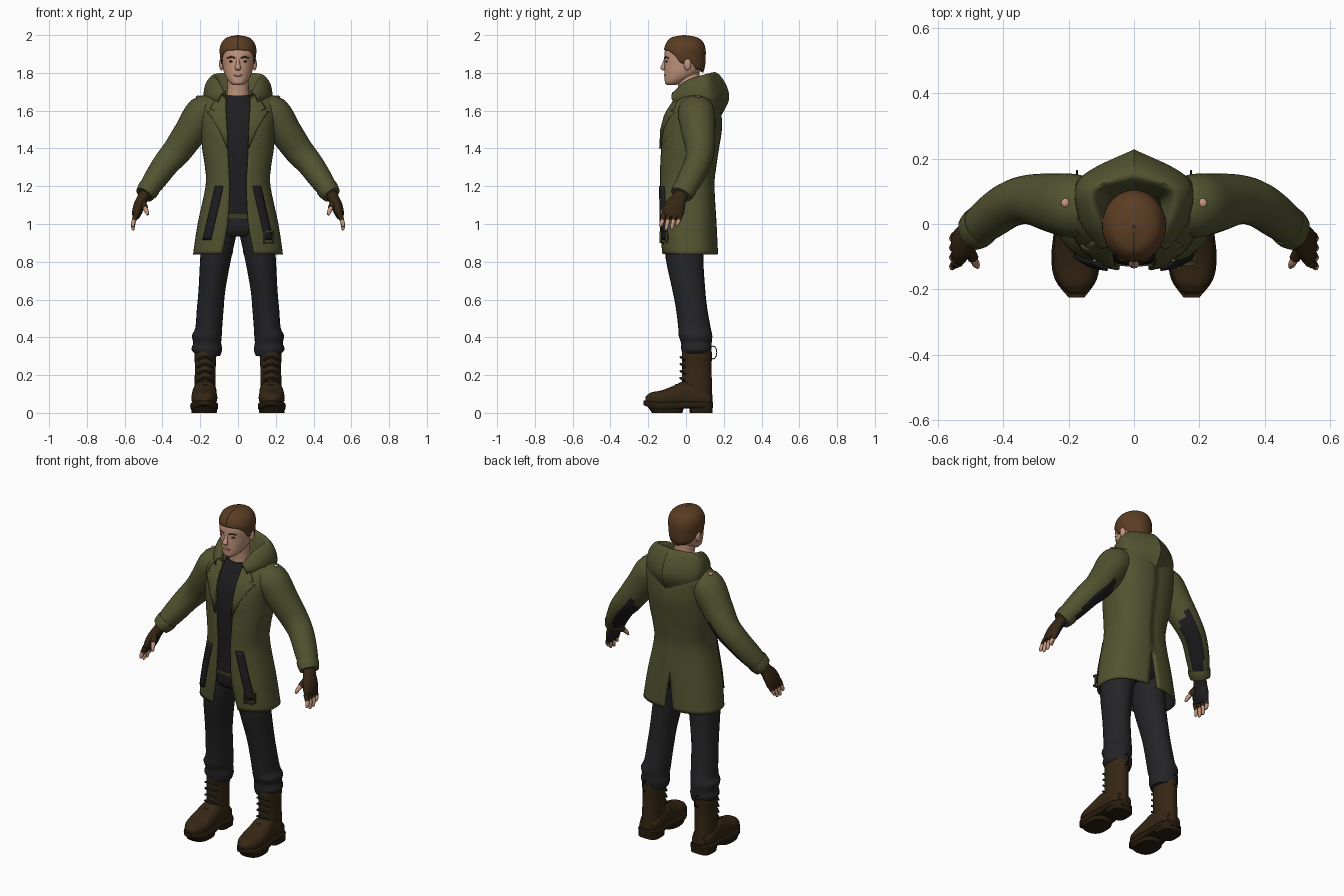
import bpy, bmesh, math
from mathutils import Vector

cube = bpy.data.objects.get("Cube")
if cube:
    bpy.data.objects.remove(cube)


def material(name, r, g, b):
    m = bpy.data.materials.new(name)
    m.use_nodes = True
    m.diffuse_color = (r, g, b, 1)
    node = m.node_tree.nodes["Principled BSDF"]
    node.inputs["Base Color"].default_value = (r, g, b, 1)
    node.inputs["Roughness"].default_value = 0.8
    return m


OLIVE = material("olive_cloth", .085, .088, .03)
DARK_OLIVE = material("dark_olive", .045, .047, .016)
BLACK = material("black_cloth", .013, .013, .015)
CHARCOAL = material("charcoal_trousers", .018, .018, .02)
SKIN = material("skin", .56, .31, .21)
LIP = material("lip", .36, .16, .12)
HAIR = material("brown_hair", .105, .047, .017)
LEATHER = material("brown_leather", .036, .02, .007)
SOLE = material("dark_sole", .02, .012, .005)
EYE = material("dark_eye", .03, .025, .02)
made = []


def spline(rows, steps):
    """Smooth curve through equal-length number rows."""
    out = []
    for i in range(len(rows) - 1):
        a, b, c, d = (rows[max(0, min(len(rows) - 1, i + k))] for k in (-1, 0, 1, 2))
        for s in range(steps):
            t = s / steps
            out.append([q + t * ((r - p) / 2 + t * (p - 2.5 * q + 2 * r - e / 2 + t * (1.5 * (q - r) + (e - p) / 2)))
                        for p, q, r, e in zip(a, b, c, d)])
    return out + [list(rows[-1])]


def super_pt(a, n):
    c, s = math.cos(a), math.sin(a)
    return (math.copysign(abs(c) ** (2 / n), c), math.copysign(abs(s) ** (2 / n), s))


def grid(name, rows, mats, ring=False, mirror=False, solid=0, lining=False, paint=None):
    """Skin a grid of points; rings are capped, sheets may be thickened."""
    bm = bmesh.new()
    vs = [[bm.verts.new(p) for p in row] for row in rows]
    n = len(rows[0])
    for lo, hi in zip(vs, vs[1:]):
        for j in range(n if ring else n - 1):
            k = (j + 1) % n
            bm.faces.new((lo[j], lo[k], hi[k], hi[j]))
    if ring:
        bm.faces.new(vs[0])
        bm.faces.new(vs[-1])
        bmesh.ops.recalc_face_normals(bm, faces=bm.faces)
    if paint:
        bm.normal_update()
        for f in bm.faces:
            f.material_index = paint(f.calc_center_median(), f.normal)
    me = bpy.data.meshes.new(name)
    bm.to_mesh(me)
    bm.free()
    for m in mats:
        me.materials.append(m)
    ob = bpy.data.objects.new(name, me)
    bpy.context.collection.objects.link(ob)
    if solid:
        mod = ob.modifiers.new("thickness", 'SOLIDIFY')
        mod.thickness = solid
        mod.offset = -1
        mod.material_offset = 1 if lining else 0
    if mirror:
        mod = ob.modifiers.new("mirror", 'MIRROR')
        mod.merge_threshold = .002
    made.append(ob)
    return ob


def tube(name, secs, mat, hint=(1, 0, 0), axis=None, n=20, steps=4, power=2, mirror=False, paint=None):
    """Loft of sections (x, y, z, radius along hint, other radius)."""
    secs = spline(secs, steps)
    pts = [Vector(s[:3]) for s in secs]
    rows = []
    for i, s in enumerate(secs):
        t = Vector(axis) if axis else (pts[min(i + 1, len(pts) - 1)] - pts[max(i - 1, 0)]).normalized()
        u = Vector(hint)
        u = (u - t * u.dot(t)).normalized()
        v = t.cross(u)
        ring = [super_pt(math.tau * j / n, power) for j in range(n)]
        rows.append([pts[i] + u * c * s[3] + v * d * s[4] for c, d in ring])
    mats = mat if isinstance(mat, list) else [mat]
    return grid(name, rows, mats, True, mirror, paint=paint)


def blob(name, at, size, mat, mirror=False):
    """Ellipsoid as a vertical loft."""
    secs = []
    for i in range(9):
        a = math.pi * (.02 + .96 * i / 8)
        secs.append((at[0], at[1], at[2] - size[2] * math.cos(a), size[0] * math.sin(a), size[1] * math.sin(a)))
    return tube(name, secs, mat, axis=UP, n=14, steps=1, mirror=mirror)


def at_height(secs, z):
    for a, b in zip(secs, secs[1:]):
        if z <= b[0]:
            t = max(0, (z - a[0]) / (b[0] - a[0]))
            return [p + (q - p) * t for p, q in zip(a, b)]
    return secs[-1]


UP = (0, 0, 1)

# Coat body: open front, split at the back hem (z, y centre, x radius, y radius, opening)
COAT = spline([(.84, .02, .238, .15, .085), (1, .01, .214, .152, .055), (1.2, .005, .172, .146, .045),
               (1.3, .01, .175, .15, .05), (1.4, .02, .19, .155, .055), (1.5, .03, .197, .16, .06),
               (1.58, .04, .205, .148, .065), (1.64, .055, .205, .125, .065), (1.68, .062, .175, .105, .065),
               (1.71, .065, .12, .09, .065)], 5)
N = 2.4


def coat_front(x, z):
    _, cy, rx, ry, _ = at_height(COAT, z)
    return cy - ry * max(0, 1 - (abs(x) / rx) ** N) ** (1 / N)


rows = []
for z, cy, rx, ry, gap in COAT:
    slit = max(0, 1.07 - z) * .13
    a0 = math.asin((gap / rx) ** (N / 2))
    a1 = math.pi - math.asin((slit / rx) ** (N / 2))
    row = []
    for j in range(29):
        c, s = super_pt(a0 + (a1 - a0) * j / 28, N)
        row.append((rx * s, cy - ry * c, z))
    rows.append(row)
grid("coat_body", rows, [OLIVE, BLACK], mirror=True, solid=.012, lining=True)

# Sleeves, dark along the inner rear side
sleeve = tube("sleeves", [(.13, .05, 1.6, .085, .075), (.185, .055, 1.585, .098, .094), (.25, .065, 1.49, .09, .086),
                          (.32, .075, 1.39, .076, .078), (.38, .06, 1.32, .07, .07), (.44, .02, 1.235, .066, .062),
                          (.488, -.02, 1.165, .056, .05)], [OLIVE, BLACK], hint=(0, 1, 0), n=28, mirror=True,
              paint=lambda c, n: int(n.dot(Vector((-.72, .6, -.35))) > .72 and c.x > .25))
tube("sleeve_cuffs", [(.468, -.004, 1.193, .064, .058), (.48, -.014, 1.176, .064, .057),
                      (.496, -.026, 1.155, .058, .05)], OLIVE, hint=(0, 1, 0), mirror=True)

# Hood draped around the neck: columns from front to back, each from inside to tuck
hood_cols = [
    [(.06, -.05, 1.65), (.07, -.065, 1.695), (.09, -.075, 1.69), (.105, -.075, 1.66), (.105, -.05, 1.62)],
    [(.07, 0, 1.66), (.1, 0, 1.755), (.145, .005, 1.735), (.168, .015, 1.68), (.15, .03, 1.63)],
    [(.075, .07, 1.66), (.115, .1, 1.79), (.16, .12, 1.75), (.165, .14, 1.66), (.12, .14, 1.58)],
    [(0, .085, 1.66), (0, .14, 1.8), (0, .2, 1.76), (0, .228, 1.66), (0, .165, 1.54)]]
cols = spline([[v for p in spline(c, 5) for v in p] for c in hood_cols], 7)
points = [[tuple(c[i:i + 3]) for i in range(0, len(c), 3)] for c in cols]
rows = [list(r) for r in zip(*points)][::-1]
grid("hood", rows, [OLIVE], mirror=True, solid=.008)

# Notched lapels lying on the chest (z, inner x, outer x)
rows = []
for z, x0, x1 in [(1.4, .053, .058), (1.5, .058, .1), (1.57, .062, .145), (1.595, .063, .165), (1.603, .064, .12),
                  (1.612, .064, .15), (1.65, .064, .125), (1.68, .064, .1)]:
    xs = [x0 + (x1 - x0) * j / 6 for j in range(7)]
    rows.append([(x, coat_front(x, z) - .01, z) for x in xs])
grid("lapels", rows, [OLIVE], mirror=True, solid=.01)

# Slanted pocket straps with buckles
rows = []
for i in range(13):
    t = i / 12
    x, z = .168 - .066 * t, .915 + .285 * t
    rows.append([(x + w, coat_front(x + w, z) - .014, z) for w in (-.02, -.01, 0, .01, .02)])
grid("pocket_straps", rows, [BLACK], mirror=True, solid=.022)
for dx, dz, w, h in [(0, .03, .027, .005), (0, -.03, .027, .005), (-.024, 0, .005, .03), (.024, 0, .005, .03)]:
    x, z = .162 + dx, .93 + dz
    y = coat_front(x, z) - .018
    tube("buckle_bar", [(x, y, z - h, w, .006), (x, y, z + h, w, .006)], DARK_OLIVE, axis=UP, n=8, steps=1, power=5)

# Small bare patches on the shoulders and chest
bpy.context.view_layer.update()
hit, spot, _, _ = sleeve.ray_cast(Vector((.21, .065, 2)), Vector((0, 0, -1)))
if hit:
    blob("shoulder_patches", spot, (.014, .014, .006), SKIN, True)
blob("chest_buttons", (.118, coat_front(.118, 1.44), 1.44), (.008, .004, .005), SKIN, True)

# Shirt, belt and trousers
tube("shirt", [(0, 0, 1.03, .14, .126), (0, 0, 1.2, .14, .126), (0, .013, 1.4, .165, .138), (0, .03, 1.54, .17, .138),
               (0, .04, 1.63, .12, .11), (0, .027, 1.68, .066, .07)], BLACK, axis=UP, n=32, power=2.3)
tube("belt", [(0, 0, 1.03, .15, .131), (0, 0, 1.052, .15, .131)], DARK_OLIVE, axis=UP, n=32, power=2.3)
tube("trouser_hips", [(0, 0, .935, .15, .09), (0, 0, .97, .165, .115), (0, 0, 1.04, .148, .127)],
     CHARCOAL, axis=UP, n=32, power=2.3)
tube("trouser_legs", [(.155, .055, .3, .06, .07), (.165, .055, .335, .081, .08), (.163, .055, .37, .074, .081),
                      (.165, .05, .41, .079, .089), (.155, .045, .45, .071, .086), (.147, .03, .55, .071, .083),
                      (.138, .015, .65, .071, .087), (.118, -.008, .82, .082, .1), (.1, -.005, .94, .09, .108),
                      (.09, 0, 1, .08, .11)], CHARCOAL, axis=UP, n=24, mirror=True)

# Boots
tube("boot_shafts", [(.175, .06, .045, .058, .08), (.175, .058, .14, .056, .08), (.173, .057, .24, .055, .078),
                     (.173, .058, .3, .058, .08), (.173, .058, .325, .056, .08)], LEATHER, axis=UP, mirror=True)
tube("boot_feet", [(.175, .13, .07, .045, .035), (.175, .08, .085, .062, .055), (.176, 0, .1, .063, .07),
                   (.178, -.06, .088, .067, .058), (.178, -.13, .077, .068, .042), (.177, -.185, .073, .05, .035),
                   (.176, -.215, .067, .02, .018)], LEATHER, axis=(0, -1, 0), power=2.5, mirror=True)
tube("boot_soles", [(.175, .142, .042, .035, .016), (.175, .1, .04, .065, .018), (.177, 0, .042, .066, .018),
                    (.179, -.1, .036, .074, .022), (.178, -.17, .04, .064, .02), (.176, -.225, .054, .024, .012)],
     SOLE, axis=(0, -1, 0), power=5, mirror=True)
tube("boot_heels", [(.175, .08, 0, .062, .06), (.175, .08, .045, .064, .062)], SOLE, axis=UP, power=3.5, mirror=True)
tube("boot_treads", [(.179, -.1, 0, .066, .08), (.179, -.105, .03, .071, .095)], SOLE, axis=UP, power=2.6, mirror=True)
for i in range(5):
    z = .14 + .037 * i
    y = -.024 - max(0, .18 - z) * .6
    tube("boot_lace", [(.135, y + .016, z - .008, .006, .006), (.175, y - .004, z + .008, .006, .006),
                       (.213, y + .016, z - .008, .006, .006)], BLACK, hint=UP, n=8, mirror=True)
loop = [(.175, .143 + .02 * math.cos(a), .32 + .034 * math.sin(a), .003, .003)
        for a in [math.tau * k / 16 for k in range(17)]]
tube("boot_pull_loops", loop, SOLE, n=6, steps=1, mirror=True)


# Fingerless gloves and fingers
def palm_side(c, n):
    return int(n.dot(Vector((-.72, .6, -.35))) > .6)


tube("gloves", [(.478, -.012, 1.18, .042, .036), (.503, -.035, 1.14, .04, .03), (.522, -.055, 1.1, .053, .03),
                (.535, -.07, 1.06, .058, .026), (.541, -.076, 1.035, .05, .018)], [LEATHER, BLACK], hint=(0, 1, 0),
     mirror=True, paint=palm_side)
for y, tip in [(-.118, .985), (-.09, .968), (-.06, .97), (-.032, .99)]:
    base = (.537, y, 1.055)
    mid = (.55, y - .006, 1.02)
    tube("glove_finger", [base + (.015, .015), mid + (.0135, .0135)], LEATHER, hint=(0, 1, 0), n=10, mirror=True)
    tube("finger", [base + (.01, .01), mid + (.0115, .0115), (.556, y - .014, tip + .012, .01, .01),
                    (.553, y - .018, tip, .005, .005)], SKIN, hint=(0, 1, 0), n=10, mirror=True)
tube("glove_thumb", [(.51, -.07, 1.12, .02, .02), (.492, -.105, 1.085, .017, .017)], LEATHER,
     hint=(0, 1, 0), n=10, mirror=True)
tube("thumb", [(.5, -.09, 1.1, .012, .012), (.485, -.12, 1.07, .012, .012), (.478, -.132, 1.048, .006, .006)],
     SKIN, hint=(0, 1, 0), n=10, mirror=True)

# Head and neck
tube("neck", [(0, .025, 1.62, .07, .062), (0, .018, 1.7, .058, .056), (0, .01, 1.81, .056, .062)],
     SKIN, axis=UP, n=24)
tube("head", [(0, -.08, 1.735, .02, .02), (0, -.065, 1.747, .042, .046), (0, -.038, 1.775, .063, .075),
              (0, -.018, 1.81, .076, .096), (0, -.01, 1.85, .083, .104), (0, -.01, 1.89, .087, .105),
              (0, -.008, 1.93, .086, .1), (0, -.005, 1.965, .066, .076), (0, 0, 1.985, .03, .035)],
     SKIN, axis=UP, n=32, power=2.1)
tube("nose", [(0, -.108, 1.875, .009, .008), (0, -.116, 1.85, .01, .01), (0, -.123, 1.826, .016, .013),
              (0, -.115, 1.813, .01, .008)], SKIN, axis=UP, n=12)
blob("ears", (.088, .008, 1.845), (.012, .02, .032), SKIN, True)
blob("eyes", (.034, -.1, 1.861), (.015, .009, .006), EYE, True)
tube("eyebrows", [(.014, -.113, 1.878, .004, .004), (.036, -.108, 1.884, .005, .005), (.058, -.092, 1.878, .003, .003)],
     HAIR, hint=UP, n=8, mirror=True)
blob("lips", (0, -.106, 1.787), (.026, .011, .008), LIP)

# Hair cap with a shaped hairline
SCALP = spline([(1.79, .015, .07, .072), (1.83, .004, .086, .096), (1.88, -.004, .094, .108), (1.93, -.006, .097, .109),
                (1.97, -.006, .08, .092), (1.99, -.009, .052, .062), (2, -.01, .004, .004)], 5)
HAIRLINE = [(0, 1.922), (.7, 1.917), (1.05, 1.895), (1.3, 1.85), (1.5, 1.85), (1.75, 1.872), (2.15, 1.82), (3.2, 1.8)]
rows = []
for i in range(17):
    row = []
    for j in range(65):
        a = math.tau * j / 64
        low = at_height(HAIRLINE, min(a, math.tau - a))[1]
        z = low + (2 - low) * math.sin(math.pi / 2 * i / 16)
        _, cy, rx, ry = at_height(SCALP, z)
        row.append((rx * math.sin(a), cy - ry * math.cos(a), z))
    rows.append(row)
grid("hair", rows, [HAIR], solid=.012)

# Smooth shading with sharp creases
bpy.ops.object.select_all(action='DESELECT')
for ob in made:
    ob.select_set(True)
bpy.context.view_layer.objects.active = made[0]
bpy.ops.object.shade_smooth_by_angle(angle=math.radians(50))
